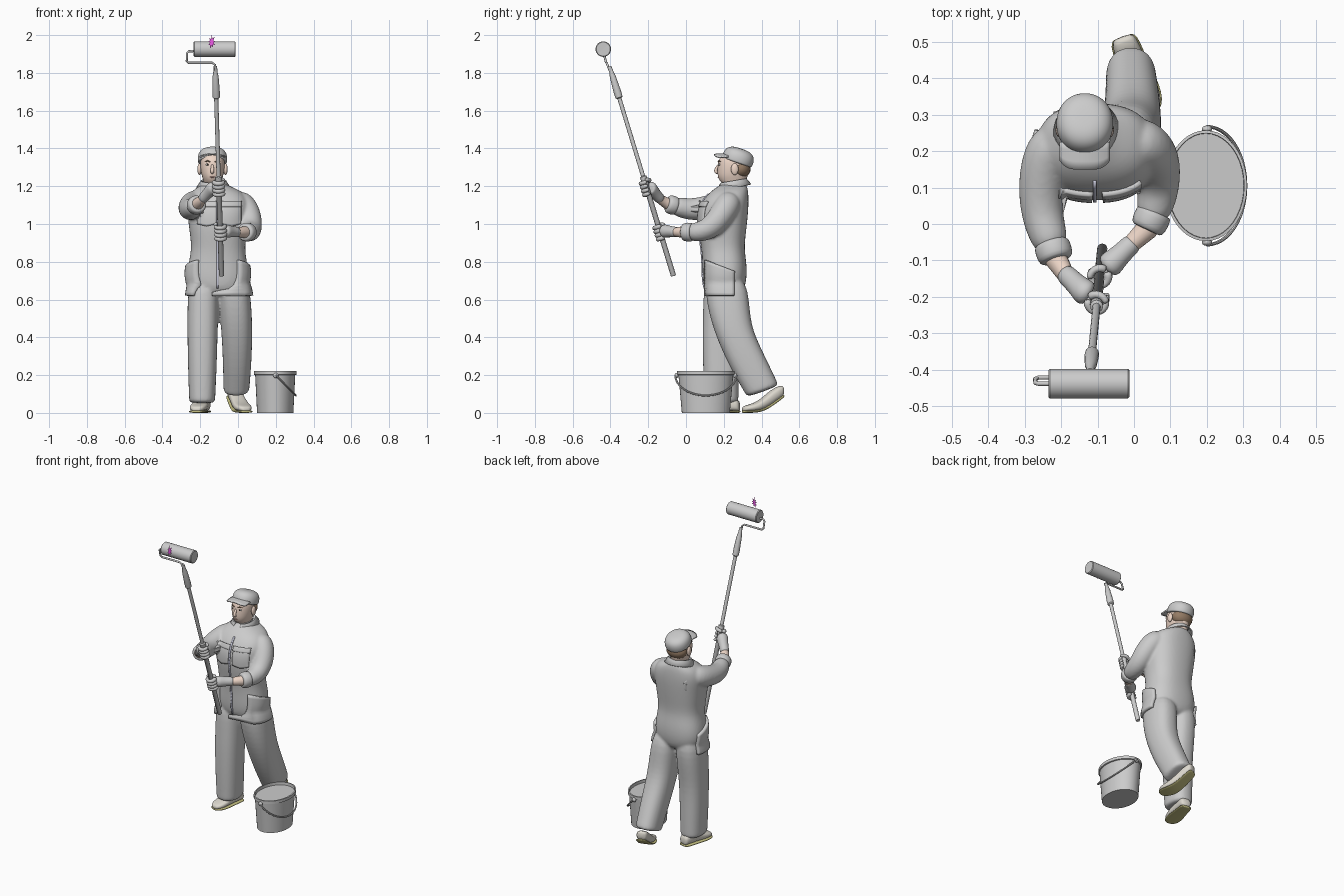
import bpy, bmesh, math, random
from math import sin, cos, pi
from mathutils import Vector as V
from mathutils.bvhtree import BVHTree

if "Cube" in bpy.data.objects:
    bpy.data.objects.remove(bpy.data.objects["Cube"])

random.seed(4)
SKIN, HAIR, SHOE, SOLE = (.86, .68, .58, 1), (.3, .2, .13, 1), (.72, .69, .62, 1), (.55, .52, .22, 1)


def finish(name, bm, col=None, sub=0, angle=40, solid=0):
    bmesh.ops.recalc_face_normals(bm, faces=bm.faces)
    for f in bm.faces:
        f.smooth = True
    for e in bm.edges:
        if len(e.link_faces) == 2:
            e.smooth = e.calc_face_angle() < math.radians(angle) or sub > 0
    me = bpy.data.meshes.new(name)
    bm.to_mesh(me)
    bm.free()
    ob = bpy.data.objects.new(name, me)
    bpy.context.collection.objects.link(ob)
    if solid:
        m = ob.modifiers.new("thickness", 'SOLIDIFY')
        m.thickness, m.offset = solid, 0
    if sub:
        ob.modifiers.new("sub", 'SUBSURF').levels = sub
        ob.modifiers["sub"].render_levels = sub
    if col:
        key = "mat_%d_%d_%d" % tuple(int(c * 100) for c in col[:3])
        mat = bpy.data.materials.get(key) or bpy.data.materials.new(key)
        mat.diffuse_color = col
        mat.use_nodes = True
        mat.node_tree.nodes["Principled BSDF"].inputs["Base Color"].default_value = mat.diffuse_color
        me.materials.append(mat)
    return ob


def loft(bm, rings):
    vs = [[bm.verts.new(p) for p in r] for r in rings]
    n = len(vs[0])
    for a, b in zip(vs, vs[1:]):
        for i in range(n):
            bm.faces.new((a[i], a[(i + 1) % n], b[(i + 1) % n], b[i]))
    bm.faces.new(vs[0])
    bm.faces.new(vs[-1])


def ring(x, y, z, rx, ry, tilt=0, p=2.4, n=24):
    """Horizontal superellipse, tilted about x by degrees."""
    out, t = [], math.radians(tilt)
    for i in range(n):
        c, s = cos(2 * pi * i / n), sin(2 * pi * i / n)
        dx = rx * math.copysign(abs(c) ** (2 / p), c)
        dy = ry * math.copysign(abs(s) ** (2 / p), s)
        out.append((x + dx, y + dy * cos(t), z + dy * sin(t)))
    return out


def tube(bm, pts, n=16):
    """Round tube through (x, y, z, radius) points."""
    ps = [V(p[:3]) for p in pts]
    rings, prev, side = [], None, None
    for i, p in enumerate(ps):
        t = (ps[min(i + 1, len(ps) - 1)] - ps[max(i - 1, 0)]).normalized()
        if prev is None:
            side = t.orthogonal().normalized()
        else:
            side = prev.rotation_difference(t) @ side
        prev, up = t, t.cross(side)
        rings.append([p + pts[i][3] * (cos(2 * pi * k / n) * side + sin(2 * pi * k / n) * up) for k in range(n)])
    loft(bm, rings)


def tube_obj(name, pts, col=None, n=16, sub=0):
    bm = bmesh.new()
    tube(bm, pts, n)
    return finish(name, bm, col, sub)


def ball(name, c, r, col=None):
    bm = bmesh.new()
    bmesh.ops.create_uvsphere(bm, u_segments=20, v_segments=12, radius=1)
    for v in bm.verts:
        v.co = V([c[k] + v.co[k] * r[k] for k in range(3)])
    return finish(name, bm, col)


# Coverall: torso, legs and sleeves fused into one cloth surface
bm = bmesh.new()
loft(bm, [ring(*r) for r in [
    (-.107, .2, .61, .11, .09), (-.107, .205, .69, .166, .118), (-.107, .205, .79, .158, .118),
    (-.105, .195, .87, .14, .113), (-.105, .192, .96, .153, .127), (-.105, .195, 1.05, .163, .134),
    (-.105, .208, 1.12, .168, .125), (-.112, .23, 1.175, .135, .1), (-.125, .248, 1.2, .08, .075),
    (-.13, .255, 1.22, .055, .06)]])
loft(bm, [ring(*r) for r in [
    (-.18, .205, .74, .08, .11), (-.186, .197, .55, .083, .107), (-.188, .182, .4, .08, .096),
    (-.189, .185, .2, .075, .094), (-.19, .188, .07, .069, .09), (-.19, .188, .05, .069, .09)]])
loft(bm, [ring(*r) for r in [
    (-.03, .205, .74, .085, .115), (-.013, .225, .55, .086, .112), (-.005, .255, .42, .082, .098, 10),
    (-.004, .325, .27, .076, .098, 18), (-.008, .4, .13, .069, .09, 20), (-.01, .408, .112, .069, .09, 20)]])
tube(bm, [(-.17, .235, 1.125, .06), (-.235, .22, 1.115, .068), (-.255, .13, 1.09, .066),
          (-.255, .04, 1.075, .06), (-.24, -.02, 1.085, .055), (-.22, -.075, 1.1, .046)])
tube(bm, [(-.02, .235, 1.125, .06), (.028, .225, 1.11, .068), (.058, .19, 1.05, .068),
          (.068, .135, .98, .063), (.065, .07, .955, .055), (.045, .005, .957, .045)])
suit = finish("coverall", bm, sub=2)
rm = suit.modifiers.new("fuse", 'REMESH')
rm.mode, rm.voxel_size, rm.use_smooth_shade = 'VOXEL', .008, True
sm = suit.modifiers.new("soften", 'SMOOTH')
sm.factor, sm.iterations = .5, 5
bpy.context.view_layer.update()
tree = BVHTree.FromObject(suit, bpy.context.evaluated_depsgraph_get())


def patch(name, fn, d, thick, nu=10, nv=10, col=None):
    """Sheet of cloth projected onto the coverall along d."""
    bm, d = bmesh.new(), V(d)
    g = []
    for j in range(nv + 1):
        row = []
        for i in range(nu + 1):
            o = V(fn(i / nu, j / nv))
            hit = tree.ray_cast(o, d)[0] or o + d * .1
            row.append(bm.verts.new(hit - d * thick * .3))
        g.append(row)
    for j in range(nv):
        for i in range(nu):
            bm.faces.new((g[j][i], g[j][i + 1], g[j + 1][i + 1], g[j + 1][i]))
    return finish(name, bm, col, solid=thick)


# Pockets, pocket flaps and zip
for side, x0 in (("right", -.215), ("left", -.085)):
    patch(side + "_chest_pocket", lambda u, v: (x0 + .1 * u, .03, 1.0 + .1 * v - (.012 * (1 - v) * (1 - abs(2 * u - 1)))), (0, 1, 0), .01)
    patch(side + "_pocket_flap", lambda u, v: (x0 - .002 + .104 * u, .03, 1.09 + .028 * v), (0, 1, 0), .016, 10, 4)
for side, x, d in (("right", -.4, 1), ("left", .2, -1)):
    patch(side + "_hip_pocket", lambda u, v: (x, .105 + .15 * u, .62 + v * (.13 + .06 * (1 - u))), (d, 0, 0), .022)
patch("zip", lambda u, v: (-.113 + .01 * u, .0, .66 + .5 * v), (0, 1, 0), .008, 1, 24, (.62, .63, .76, 1))

# Collar with an open front
bm = bmesh.new()
rows = []
for r, z, lean in ((.056, 1.222, .012), (.066, 1.226, .012), (.088, 1.19, .02)):
    rows.append([bm.verts.new((-.13 + r * cos(a), .25 + r * 1.05 * sin(a), z + lean * sin(a)))
                 for a in [-pi / 2 + .3 + (2 * pi - .6) * i / 28 for i in range(29)]])
for a, b in zip(rows, rows[1:]):
    for i in range(28):
        bm.faces.new((a[i], a[i + 1], b[i + 1], b[i]))
finish("collar", bm, solid=.007)

# Head: z, front y, back y, half width
bm = bmesh.new()
loft(bm, [ring(-.135, (f + b) / 2, z, rx, (b - f) / 2, 0, 2.1) for z, f, b, rx in [
    (1.17, .2, .31, .045), (1.205, .212, .315, .047), (1.22, .182, .318, .044), (1.25, .167, .325, .056),
    (1.28, .166, .333, .062), (1.31, .167, .338, .065), (1.35, .173, .335, .063), (1.38, .21, .31, .04)]])
finish("head", bm, SKIN, sub=2)
ball("hair", (-.135, .289, 1.292), (.068, .053, .05), HAIR)
tube_obj("nose", [(-.136, .176, 1.318, .006), (-.136, .16, 1.293, .009), (-.136, .155, 1.277, .011),
                  (-.136, .17, 1.268, .008)], SKIN, 12, 2)
tube_obj("mouth", [(-.155, .178, 1.25, .003), (-.136, .168, 1.247, .005), (-.117, .178, 1.25, .003)], (.7, .42, .38, 1), 8, 1)
for s, side in ((-1, "right"), (1, "left")):
    ball(side + "_ear", (-.135 + s * .069, .258, 1.29), (.011, .02, .031), SKIN)
    ball(side + "_eye", (-.135 + s * .025, .178, 1.314), (.011, .006, .006), (.9, .9, .88, 1))
    ball(side + "_pupil", (-.135 + s * .025, .173, 1.314), (.004, .003, .005), (.1, .08, .06, 1))
    tube_obj(side + "_eyebrow", [(-.135 + s * .012, .17, 1.329, .003), (-.135 + s * .026, .173, 1.334, .004),
                                 (-.135 + s * .042, .185, 1.329, .002)], HAIR, 8)

# Cap crown and brim, tipped back with the head
bm = bmesh.new()
loft(bm, [ring(-.135, .27 + .33 * h, 1.33 + .94 * h, .078 * k, .084 * k, -19, 2.1)
          for h, k in [(-.008, .96), (0, 1), (.025, 1.02), (.052, .92), (.068, .65), (.073, .3)]])
finish("cap_crown", bm, sub=2)
bm = bmesh.new()
g = [[bm.verts.new((-.135 + .068 * u, .225 * (1 - v) + v * (.149 + .025 * u ** 4), 1.372 - .004 * v - .016 * u * u))
      for u in [i / 8 - 1 for i in range(17)]] for v in (0, .3, .7, 1)]
for a, b in zip(g, g[1:]):
    for i in range(16):
        bm.faces.new((a[i], a[i + 1], b[i + 1], b[i]))
finish("cap_brim", bm, solid=.007)


# Shoes: heel, toe, heel lift
def shoe(side, heel, toe, lift):
    heel, toe = V((*heel, 0)), V((*toe, 0))
    f = toe - heel
    w = V((-f.y, f.x, 0)).normalized()
    place = lambda s, a, h: heel + f * s + w * a + V((0, 0, h + lift * max(0, 1 - s / .6) ** 1.2))
    prof = [(0, .024, .05), (.05, .036, .075), (.3, .039, .085), (.5, .043, .07), (.7, .048, .052),
            (.88, .043, .042), (.97, .028, .034), (1, .014, .025)]
    for part, col, k in (("shoe", SHOE, 0), ("sole", SOLE, .004)):
        bm = bmesh.new()
        rings = []
        for s, hw, top in prof:
            lo, hi = (0, .014) if k else (.01, top)
            rings.append([place(s, (hw + k) * math.copysign(abs(cos(a)) ** .7, cos(a)),
                                (lo + hi) / 2 + (hi - lo) / 2 * math.copysign(abs(sin(a)) ** .7, sin(a)))
                          for a in [2 * pi * i / 16 for i in range(16)]])
        loft(bm, rings)
        finish(side + "_" + part, bm, col, sub=1)


shoe("right", (-.175, .285), (-.222, .065), 0)
shoe("left", (-.032, .515), (.045, .3), .085)


# Extension pole with joint and grip
def pole(z):
    return V((-.087 - .03 * (z - .725), -.066 - .305 * (z - .725), z))


for name, prof in (("lower_pole", [(.725, .011), (.729, .014), (1.2, .014), (1.205, .018), (1.25, .018), (1.255, .011)]),
                   ("upper_pole", [(1.24, .011), (1.68, .011)]),
                   ("roller_grip", [(1.665, .012), (1.67, .019), (1.7, .02), (1.78, .016), (1.8, .012), (1.835, .009)])):
    tube_obj(name, [(*pole(z), r) for z, r in prof])

# Roller, its wire frame and the splash of paint
tube_obj("roller_sleeve", [(x, -.438, 1.926, r) for x, r in
         [(-.226, .026), (-.234, .0265), (-.235, .037), (-.231, .041), (-.017, .041), (-.013, .037), (-.014, .0265), (-.022, .026)]], n=32)
tube_obj("roller_frame", [(*p, .006) for p in [
    (-.22, -.438, 1.916), (-.262, -.438, 1.914), (-.27, -.436, 1.905), (-.271, -.425, 1.862), (-.262, -.421, 1.853),
    (-.135, -.42, 1.853), (-.122, -.416, 1.843), (-.119, -.395, 1.79)]], n=10)
bm = bmesh.new()
bm.faces.new([bm.verts.new((-.139 + .024 * r * cos(a), -.517, 1.963 + .037 * r * sin(a)))
              for a, r in [(pi / 2 + 2 * pi * i / 18, 1 if i == 0 else random.uniform(.8, 1) if i % 2 == 0 else random.uniform(.35, .55)) for i in range(18)]])
finish("paint_splash", bm, (.85, .1, .8, 1))


# Rolled cuffs, wrists and gloved hands gripping the pole
def hand(side, z, cuff, wrist):
    c, w, k = pole(z), V(wrist), (pole(2) - pole(1)).normalized()
    a = w - c
    a = (a - k * a.dot(k)).normalized()
    b = k.cross(a)
    if b.y > 0:
        b = -b
    c0, c1 = V(cuff[:3]), V(cuff[3:])
    d = (c1 - c0)
    tube_obj(side + "_cuff", [(*(c0 + d * s), r) for s, r in [(0, .044), (.05, .05), (.5, .052), (.95, .048), (1, .034)]], sub=1)
    tube_obj(side + "_wrist", [(*c0, .033), (*c1, .031), (*w, .025), (*(w + (c - w) * .15), .024)], SKIN)
    bm = bmesh.new()
    palm = c + a * .034
    tube(bm, [(*w, .025), (*(w + (palm - w) * .05), .029), (*(w + (palm - w) * .5), .029),
              (*(w + (palm - w) * .85), .036), (*palm, .036), (*(palm - a * .012), .026)])
    for i in range(4):
        o = c + k * (i - 1.5) * .021
        tube(bm, [(*(o + .026 * (cos(t) * a + sin(t) * b)), r) for t, r in
                  [(.1, .012), (.7, .013), (1.4, .0125), (2.1, .012), (2.8, .0115), (3.5, .011), (4.1, .009)]], 10)
    o = c + k * .03
    tube(bm, [(*(o + k * .006 * t + .028 * (cos(t) * a - sin(t) * b)), .0125 - .001 * t) for t in (.1, .7, 1.3, 1.9, 2.5)], 10)
    finish(side + "_glove", bm, sub=1)


hand("right", 1.19, (-.227, -.052, 1.094, -.212, -.1, 1.108), (-.19, -.135, 1.13))
hand("left", .955, (.058, .035, .957, .034, -.016, .957), (-.002, -.05, .957))

# Oval bucket with paint, ears and bail
bm = bmesh.new()
loft(bm, [ring(.197, .105, z, rx, ry, 0, 2, 40) for z, rx, ry in [
    (0, .096, .127), (.2, .106, .145), (.202, .113, .152), (.221, .113, .152), (.222, .105, .144), (.203, .104, .143)]])
finish("bucket", bm)
for s, side in ((-1, "front"), (1, "back")):
    ball(side + "_bucket_ear", (.2, .105 + s * .155, .198), (.014, .01, .014))
tube_obj("bucket_bail", [(.2 + .106 * cos(t), .105 + .162 * sin(t), .2 - .108 * cos(t), .005)
                         for t in [-pi / 2 + pi * i / 24 for i in range(25)]], n=8)
